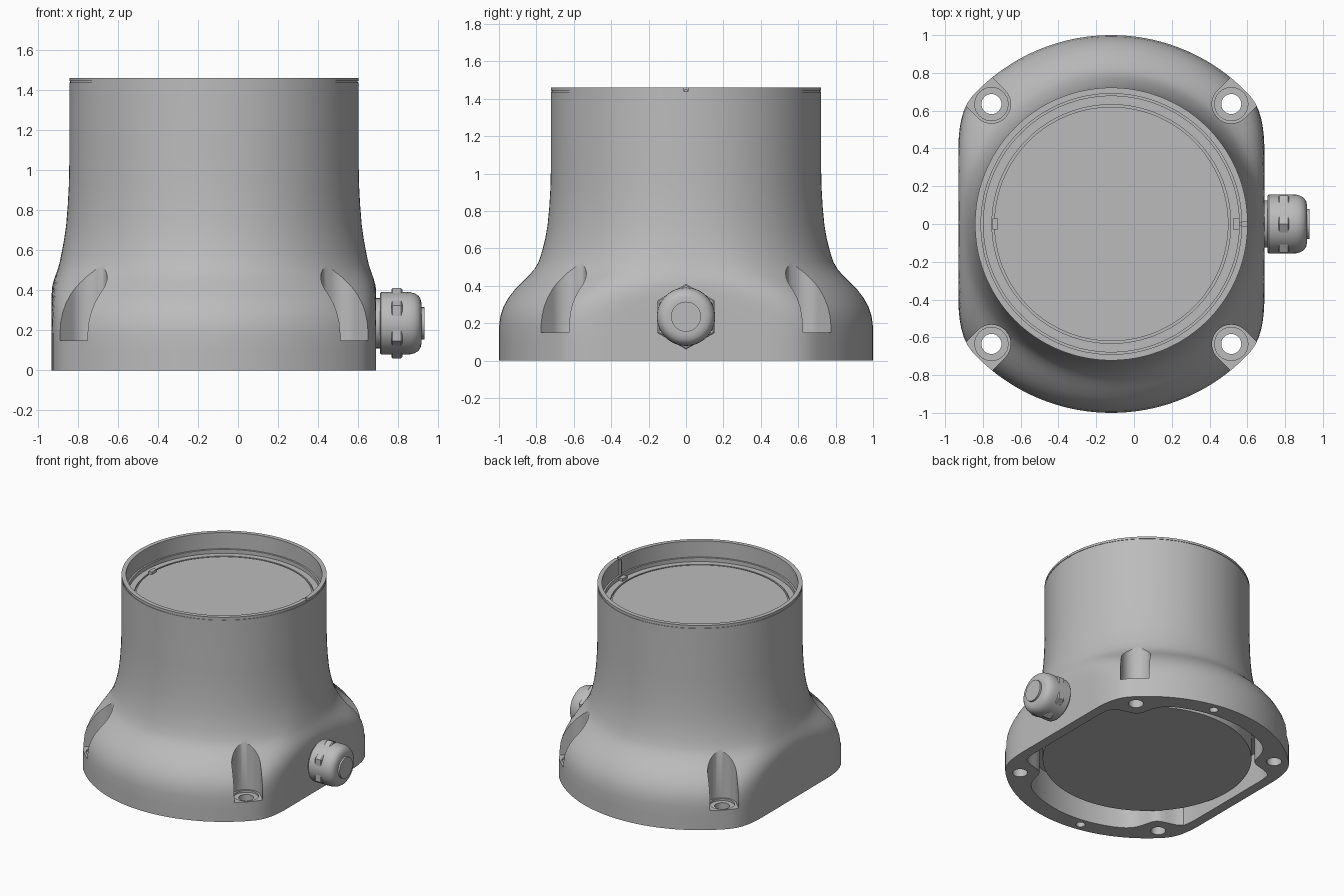
import bpy, bmesh, math
from mathutils import Vector, Matrix

if "Cube" in bpy.data.objects:
    bpy.data.objects.remove(bpy.data.objects["Cube"])

AXIS_X = -0.12
FLAT = 0.81
BOLT = 0.635
GLAND_Z = 0.235

grey = bpy.data.materials.new("plain_grey")
grey.use_nodes = True
grey.diffuse_color = (0.5, 0.5, 0.5, 1)
grey.node_tree.nodes["Principled BSDF"].inputs["Base Color"].default_value = (0.5, 0.5, 0.5, 1)


def finish(name, bm):
    bmesh.ops.recalc_face_normals(bm, faces=bm.faces)
    mesh = bpy.data.meshes.new(name)
    bm.to_mesh(mesh)
    bm.free()
    mesh.materials.append(grey)
    obj = bpy.data.objects.new(name, mesh)
    bpy.context.collection.objects.link(obj)
    return obj


def select(obj):
    bpy.ops.object.select_all(action='DESELECT')
    obj.select_set(True)
    bpy.context.view_layer.objects.active = obj


def smooth(obj):
    select(obj)
    bpy.ops.object.shade_smooth_by_angle(angle=math.radians(32))


def skin(name, rings, matrix=Matrix()):
    """Closed surface through a list of equal rings, capped at both ends."""
    bm = bmesh.new()
    loops = [[bm.verts.new(matrix @ Vector(p)) for p in ring] for ring in rings]
    n = len(loops[0])
    for a, b in zip(loops, loops[1:]):
        for i in range(n):
            j = (i + 1) % n
            bm.faces.new((a[i], a[j], b[j], b[i]))
    bm.faces.new(loops[0])
    bm.faces.new(loops[-1])
    return finish(name, bm)


def ring(radius, z, n=144):
    pts = []
    for i in range(n):
        t = 2 * math.pi * i / n
        r = radius(t) if callable(radius) else radius
        pts.append((r * math.cos(t), r * math.sin(t), z))
    return pts


def flattened(r, flat, k):
    """Circle softly blended into two flat sides."""
    def radius(t):
        f = flat / max(abs(math.cos(t)), 0.05)
        h = max(k - abs(r - f), 0) / k
        return min(r, f) - h * h * k / 4
    return radius


def cavity(t):
    # underside opening, narrowed beside the four bolt bosses
    d = abs((t % (math.pi / 2)) - math.pi / 4)
    dip = 0.11 * math.exp(-(d / 0.15) ** 2)
    return min(flattened(0.87, 0.735, 0.06)(t), 0.87 - dip)


def box(name, lo, hi):
    bm = bmesh.new()
    bmesh.ops.create_cube(bm, size=1)
    for v in bm.verts:
        v.co = [l + (c + 0.5) * (h - l) for l, h, c in zip(lo, hi, v.co)]
    return finish(name, bm)


def cut(obj, cutter):
    mod = obj.modifiers.new("cut", 'BOOLEAN')
    mod.operation = 'DIFFERENCE'
    mod.solver = 'EXACT'
    mod.object = cutter
    select(obj)
    bpy.ops.object.modifier_apply(modifier=mod.name)
    bpy.data.objects.remove(cutter)


# Housing: underside cavity, flared outside, rim and recessed top
centre = Matrix.Translation((AXIS_X, 0, 0))
flare = [(1, 0), (1, 0.1), (1, 0.18), (0.992, 0.24), (0.975, 0.29), (0.95, 0.335),
         (0.915, 0.38), (0.875, 0.42), (0.84, 0.455), (0.81, 0.49), (0.787, 0.53),
         (0.768, 0.59), (0.753, 0.65), (0.74, 0.725), (0.731, 0.82), (0.725, 0.92),
         (0.722, 1.05), (0.722, 1.437), (0.718, 1.437), (0.718, 1.443), (0.722, 1.443),
         (0.722, 1.46)]
recess = [(0.69, 1.46), (0.69, 1.335), (0.677, 1.335), (0.677, 1.305),
          (0.632, 1.305), (0.632, 1.29), (0.62, 1.29), (0.62, 1.305)]
rings = [ring(cavity, 0.25), ring(cavity, 0)]
rings += [ring(flattened(r, FLAT, 0.1), z) for r, z in flare]
rings += [ring(r, z) for r, z in recess]
housing = skin("housing", rings, centre)

# Bolt pockets open outwards, with a through hole in each floor
for sx in (-1, 1):
    for sy in (-1, 1):
        turn = math.atan2(sy, sx)
        place = Matrix.Translation((AXIS_X + sx * BOLT, sy * BOLT, 0)) @ Matrix.Rotation(turn, 4, 'Z')
        arc = [math.pi * (0.5 + i / 24) for i in range(25)]
        slot = [(0.102 * math.cos(a), 0.102 * math.sin(a)) for a in arc]
        slot += [(0.3, -0.102), (0.3, 0.102)]
        cut(housing, skin("pocket_cutter", [[(x, y, z) for x, y in slot] for z in (0.15, 0.8)], place))
        cut(housing, skin("sink_cutter", [ring(0.088, z, 32) for z in (0.135, 0.2)], place))
        cut(housing, skin("bolt_cutter", [ring(0.053, z, 32) for z in (-0.1, 0.3)], place))

# Small blind holes in the underside
for s in (-1, 1):
    place = Matrix.Translation((AXIS_X + s * 0.16, s * 0.92, 0))
    cut(housing, skin("blind_cutter", [ring(0.032, z, 24) for z in (-0.1, 0.1)], place))

# Notch in the rim
cut(housing, box("notch_cutter", (0.55, -0.01, 1.44), (0.65, 0.01, 1.5)))
smooth(housing)

# Inner plate seen from below
smooth(skin("base_plate", [ring(0.735, z) for z in (0.07, 0.26)], centre))

# Locating tabs in the recess
box("left_tab", (0.525, -0.03, 1.3), (0.56, 0.03, 1.325))
box("left_tab_rib", (0.555, -0.008, 1.3), (0.572, 0.008, 1.45))
box("right_tab", (-0.75, -0.03, 1.3), (-0.72, 0.03, 1.325))

# Cable gland on the left flat side
side = Matrix.Translation((0, 0, GLAND_Z)) @ Matrix.Rotation(math.pi / 2, 4, 'Y')
turned = [(0.125, 0.67), (0.125, 0.708), (0.15, 0.708), (0.156, 0.714), (0.156, 0.83),
          (0.155, 0.86), (0.149, 0.882), (0.138, 0.9), (0.122, 0.911), (0.1, 0.916),
          (0.08, 0.916), (0.08, 0.93)]
smooth(skin("cable_gland", [ring(r, x, 64) for r, x in turned], side))
hexagon = [(0.168, 0.765), (0.175, 0.771), (0.175, 0.814), (0.168, 0.82)]
skin("gland_nut", [ring(r, x, 6) for r, x in hexagon], side)
